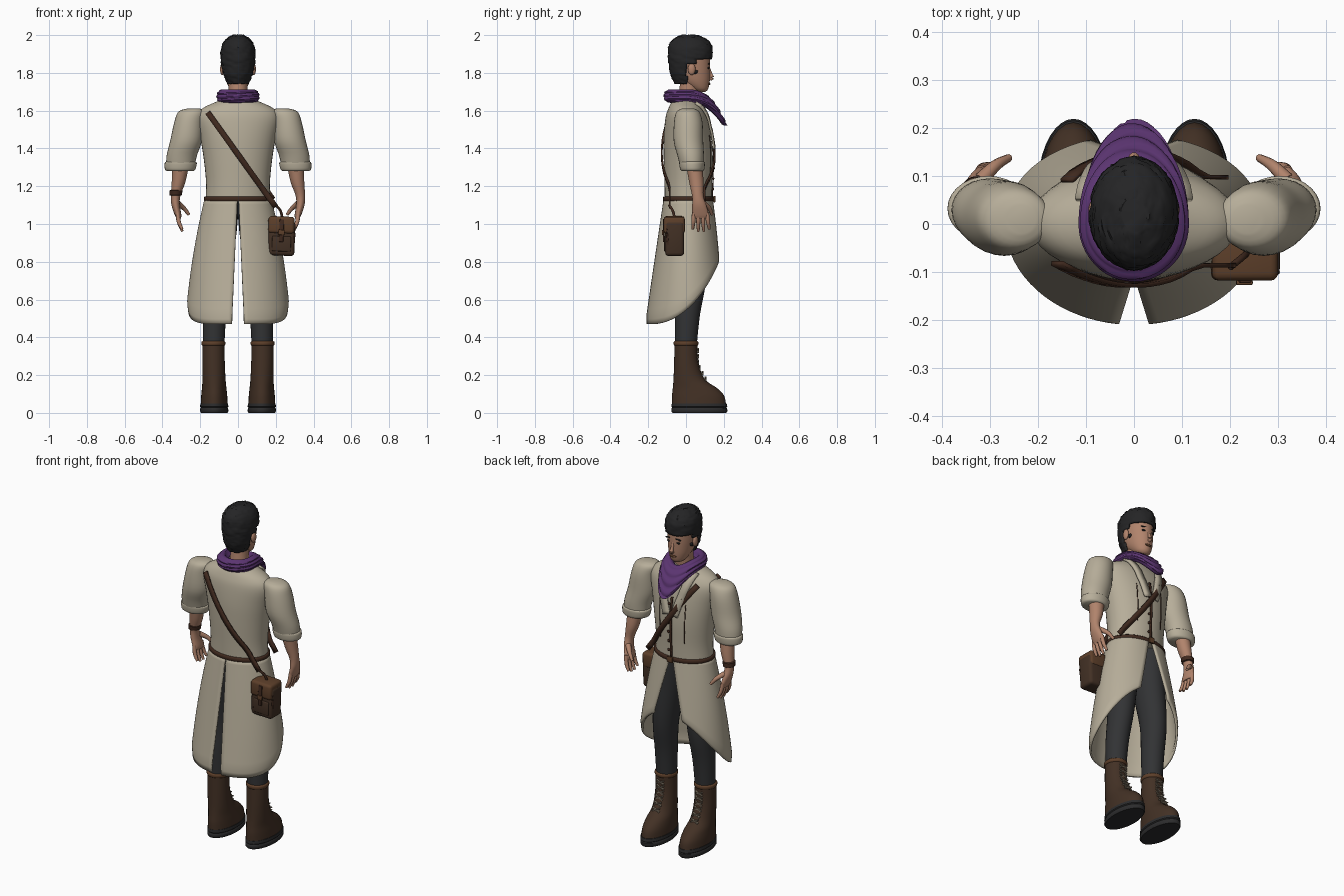
import bpy, bmesh, random
from math import sin, cos, pi, sqrt, asin
from mathutils import Vector, Matrix

random.seed(4)
if "Cube" in bpy.data.objects:
    bpy.data.objects.remove(bpy.data.objects["Cube"])


def paint(name, *rgb):
    m = bpy.data.materials.new(name)
    m.use_nodes = True
    m.diffuse_color = (*rgb, 1)
    m.node_tree.nodes["Principled BSDF"].inputs["Base Color"].default_value = (*rgb, 1)
    return m


COAT = paint("cream cloth", .47, .42, .32)
SKIN = paint("skin", .44, .23, .15)
HAIR = paint("black hair", .018, .018, .019)
TROUSER = paint("charcoal cloth", .032, .033, .035)
SCARF = paint("purple cloth", .105, .035, .165)
BOOT = paint("boot leather", .055, .03, .018)
STRAP = paint("strap leather", .05, .022, .013)
TAN = paint("tan leather", .11, .05, .023)
SOLE = paint("sole rubber", .025, .025, .026)
LACE = paint("lace cord", .22, .18, .13)


def finish(bm, name, mat, thick=0):
    bmesh.ops.recalc_face_normals(bm, faces=bm.faces)
    me = bpy.data.meshes.new(name)
    bm.to_mesh(me)
    bm.free()
    me.materials.append(mat)
    ob = bpy.data.objects.new(name, me)
    bpy.context.collection.objects.link(ob)
    if thick:
        mod = ob.modifiers.new("thickness", "SOLIDIFY")
        mod.thickness, mod.offset = thick, 0
    bpy.ops.object.select_all(action="DESELECT")
    ob.select_set(True)
    bpy.context.view_layer.objects.active = ob
    bpy.ops.object.shade_smooth_by_angle(angle=.8)
    return ob


def grid(bm, rows, wrap=False):
    """Skin a list of point rows with quads."""
    vs = [[bm.verts.new(p) for p in r] for r in rows]
    n = len(vs[0])
    for a, b in zip(vs, vs[1:]):
        for i in range(n if wrap else n - 1):
            j = (i + 1) % n
            bm.faces.new((a[i], a[j], b[j], b[i]))
    return vs


def refine(keys, sub):
    """Catmull-Rom interpolation of key tuples."""
    out = []
    for i in range(len(keys) - 1):
        p = [keys[max(i - 1, 0)], keys[i], keys[i + 1], keys[min(i + 2, len(keys) - 1)]]
        for s in range(sub):
            t = s / sub
            out.append([b + .5 * t * (c - a + t * (2*a - 5*b + 4*c - d + t * (3*(b - c) + d - a)))
                        for a, b, c, d in zip(*p)])
    return out + [list(keys[-1])]


def oval_rows(keys, sub, seg, side):
    return [[(side * (cx + rx * sin(2*pi*i/seg)), cy + ry * cos(2*pi*i/seg), z) for i in range(seg)]
            for z, cx, cy, rx, ry in refine(keys, sub)]


def loft(name, keys, mat, side=1, sub=4, seg=28):
    """Closed body through ovals (z, centre x, centre y, radius x, radius y)."""
    bm = bmesh.new()
    vs = grid(bm, oval_rows(keys, sub, seg, side), True)
    bm.faces.new(vs[0])
    bm.faces.new(vs[-1])
    return finish(bm, name, mat)


def tube(name, keys, mat, seg=10):
    """Rounded tube along keys (x, y, z, radius)."""
    pts = refine(keys, 4)
    rows = []
    for i, p in enumerate(pts):
        d = Vector(pts[min(i + 1, len(pts) - 1)][:3]) - Vector(pts[max(i - 1, 0)][:3])
        q = d.to_track_quat("Z", "Y")
        rows.append([Vector(p[:3]) + q @ Vector((cos(2*pi*k/seg), sin(2*pi*k/seg), 0)) * p[3] for k in range(seg)])
    bm = bmesh.new()
    vs = grid(bm, rows, True)
    bm.faces.new(vs[0])
    bm.faces.new(vs[-1])
    return finish(bm, name, mat)


def box(name, at, size, mat, bevel=0, tilt=0):
    bm = bmesh.new()
    bmesh.ops.create_cube(bm, size=1, matrix=Matrix.Translation(at) @ Matrix.Rotation(tilt, 4, "Y") @ Matrix.Diagonal((*size, 1)))
    if bevel:
        bmesh.ops.bevel(bm, geom=bm.edges[:], offset=bevel, segments=3, profile=.5, affect="EDGES")
    return finish(bm, name, mat)


def ball(name, at, size, mat):
    bm = bmesh.new()
    bmesh.ops.create_uvsphere(bm, u_segments=16, v_segments=10, radius=1, matrix=Matrix.Translation(at) @ Matrix.Diagonal((*size, 1)))
    return finish(bm, name, mat)


# Coat body
TORSO = [(1.12, 0, .012, .172, .124), (1.22, 0, .012, .169, .126), (1.35, 0, .012, .182, .13),
         (1.46, 0, .008, .2, .126), (1.56, 0, .003, .218, .112), (1.61, 0, 0, .19, .094),
         (1.645, 0, 0, .12, .075), (1.665, 0, .01, .07, .06)]
loft("coat_body", TORSO, COAT, seg=40)


def surface(x, z, face, gap=.006, least=.3):
    """Point just off the coat body, face +1 or -1 along y."""
    k = min(refine(TORSO, 8), key=lambda r: abs(r[0] - z))
    return Vector((x, k[2] + face * (k[4] * sqrt(max(least, 1 - (x / k[3])**2)) + gap), z))


def band(name, start, end, width, face, mat, gap=.006, least=.3, thick=.009):
    """Flat strip laid over the coat body between two (x, z) points."""
    d = Vector((end[0] - start[0], end[1] - start[1])).normalized()
    side = Vector((-d.y, 0, d.x)) * width / 2
    rows = []
    for i in range(17):
        t = i / 16
        p = surface(start[0] + (end[0]-start[0])*t, start[1] + (end[1]-start[1])*t, face, gap, least)
        rows.append([p - side, p + side])
    bm = bmesh.new()
    grid(bm, rows)
    return finish(bm, name, mat, thick)


# Coat skirt: two open panels, cut away at one end and split at the other
def skirt_point(side, u, v):
    phi, z = pi * u, 1.13
    for _ in range(2):
        c = cos(phi)
        z = 1.13 - v * (1.13 - (.55 + .175*c + .095*c*c))
        d = 1.13 - z
        a, b = .172 + .24*d - .13*d*d, .125 + .15*d
        first, last = asin((.012 + .25*d) / a), pi - asin((.003 + .045*d) / a)
        phi = first + (last - first) * u
    tuck = 1 - .035 * max(0, v - .92) / .08
    return (side * a * tuck * sin(phi), .012 + b * tuck * cos(phi), z)


for side, tag in ((1, "left"), (-1, "right")):
    bm = bmesh.new()
    grid(bm, [[skirt_point(side, i / 30, j / 24) for i in range(31)] for j in range(25)])
    finish(bm, "coat_skirt_" + tag, COAT, .012)

    # Sleeve, cuff and arm
    loft("sleeve_" + tag, [(1.612, .235, .01, .03, .03), (1.595, .245, .01, .07, .06), (1.54, .26, .012, .077, .075),
                           (1.44, .275, .013, .084, .078), (1.36, .298, .025, .08, .07), (1.29, .306, .033, .074, .06)], COAT, side)
    loft("sleeve_cuff_" + tag, [(1.33, .303, .032, .078, .064), (1.322, .303, .032, .085, .068),
                                (1.29, .306, .033, .081, .064), (1.28, .306, .034, .07, .056)], COAT, side)
    loft("forearm_" + tag, [(1.3, .305, .045, .043, .042), (1.22, .315, .055, .036, .038), (1.15, .33, .062, .025, .03),
                            (1.1, .33, .07, .022, .037), (1.05, .318, .077, .018, .044), (1.03, .314, .078, .012, .04)], SKIN, side)
    for n in range(4):
        y = .042 + .023 * n
        tip = .955 + .012 * abs(n - 1.5)
        tube(f"finger_{n + 1}_{tag}", [(side*.32, y, 1.06, .011), (side*.313, y + .003*(n - 1), 1.01, .011),
                                       (side*.295, y + .006*(n - 1), tip, .007)], SKIN)
    tube("thumb_" + tag, [(side*.32, .09, 1.11, .016), (side*.288, .122, 1.085, .012), (side*.26, .138, 1.05, .008)], SKIN)

    # Trouser leg
    loft("trouser_leg_" + tag, [(1.13, .08, .008, .085, .105), (.95, .092, .01, .084, .1), (.7, .115, .025, .069, .08),
                                (.52, .125, .008, .062, .066), (.36, .128, 0, .056, .057)], TROUSER, side)

    # Boot
    loft("boot_" + tag, [(.37, .13, 0, .058, .06), (.27, .129, .001, .059, .064), (.18, .127, .016, .061, .082),
                         (.13, .126, .048, .065, .118), (.09, .126, .064, .069, .138), (.045, .126, .069, .071, .143)], BOOT, side)
    loft("boot_rim_" + tag, [(.38, .13, 0, .057, .059), (.375, .13, 0, .063, .065), (.362, .13, 0, .063, .065), (.355, .13, 0, .057, .059)], TAN, side)
    loft("boot_sole_" + tag, [(0, .126, .071, .07, .142), (.008, .126, .071, .075, .148), (.024, .126, .071, .074, .147),
                              (.028, .126, .07, .07, .142), (.033, .126, .071, .075, .148), (.05, .126, .07, .073, .145)], SOLE, side, sub=1, seg=36)
    for n in range(6):
        z = .18 + .03 * n
        y = .103 - .04 * min(1, n / 2.5)
        for turn in (.4, -.4):
            box(f"boot_lace_{n + 1}_{tag}", (side * .128, y, z), (.05, .012, .006), LACE, tilt=turn)

    # Lapel, side seam and ear
    band("lapel_" + tag, (side*.1, 1.645), (side*.025, 1.4), .045, 1, COAT, .01, thick=.012)
    band("front_seam_" + tag, (side*.085, 1.47), (side*.08, 1.24), .004, 1, STRAP, .003, thick=.003)
    ball("ear_" + tag, (side*.083, .03, 1.82), (.012, .02, .032), SKIN)
    # Eyes and brows
    ball("eye_" + tag, (side*.03, .119, 1.826), (.013, .006, .005), HAIR)
    box("brow_" + tag, (side*.032, .121, 1.848), (.034, .008, .006), HAIR, .002, side * .12)

# Coat fastening
band("placket", (0, 1.5), (0, 1.14), .012, 1, STRAP, .004, thick=.006)
for n in range(6):
    ball(f"button_{n + 1}", surface(.014, 1.46 - .055 * n, 1), (.008, .006, .008), STRAP)

# Belt and buckle
loft("belt", [(1.12, 0, .012, .177, .131), (1.125, 0, .012, .181, .135), (1.14, 0, .012, .181, .135), (1.145, 0, .012, .176, .13)], STRAP, sub=1, seg=40)
box("belt_buckle", (0, .15, 1.132), (.035, .012, .034), TAN, .004)

# Shoulder strap
band("strap_back", (-.16, 1.59), (.2, 1.09), .03, -1, STRAP, .01, .5)
band("strap_chest", (-.14, 1.59), (.185, 1.13), .03, 1, STRAP, .012, .35)

# Satchel
box("satchel_body", (.23, -.06, .925), (.142, .1, .185), BOOT, .018, .04)
box("satchel_lid", (.23, -.062, .995), (.138, .112, .09), TAN, .016, .04)
box("satchel_strap", (.23, -.118, .965), (.024, .01, .12), STRAP, .003, .04)
box("satchel_buckle", (.23, -.122, .955), (.034, .01, .026), TAN, .003, .04)
box("satchel_pocket", (.23, -.108, .895), (.1, .016, .08), BOOT, .006, .04)
for x in (.165, .29):
    tube("satchel_loop", [(x, -.09, 1.02, .006), (x + .008, -.1, .95, .006), (x, -.09, .86, .006)], STRAP)
tube("satchel_hanger", [(.2, -.09, 1.1, .007), (.225, -.07, 1.07, .007), (.235, -.06, 1.03, .007)], STRAP)

# Wristband
loft("wristband", [(1.15, .33, .062, .028, .032), (1.153, .33, .062, .033, .037), (1.177, .328, .06, .034, .038), (1.18, .328, .06, .029, .033)], STRAP, -1, sub=1)

# Neck and head
loft("neck", [(1.62, 0, .005, .06, .055), (1.7, 0, .015, .05, .052), (1.8, 0, .03, .052, .055)], SKIN)
HEAD = [(1.7, 0, .082, .022, .022), (1.715, 0, .072, .042, .045), (1.75, 0, .05, .06, .075), (1.79, 0, .035, .07, .093),
        (1.84, 0, .028, .076, .1), (1.89, 0, .025, .077, .1), (1.94, 0, .022, .068, .09), (1.975, 0, .02, .04, .058), (1.985, 0, .02, .01, .015)]
loft("head", HEAD, SKIN)
tube("nose", [(0, .119, 1.83, .007), (0, .133, 1.79, .009), (0, .137, 1.775, .012), (0, .126, 1.765, .008)], SKIN)
ball("lips", (0, .122, 1.742), (.021, .007, .007), TAN)

# Hair: shell trimmed along the hairline
bm = bmesh.new()
hair = [(1.745, 0, .005, .05, .06), (1.79, 0, .013, .071, .088), (1.84, 0, .02, .082, .104), (1.89, 0, .022, .086, .11),
        (1.94, 0, .022, .081, .108), (1.975, 0, .02, .058, .082), (1.995, 0, .018, .025, .035)]
vs = grid(bm, oval_rows(hair, 6, 40, 1), True)
bm.faces.new(vs[-1])


def bare(f):
    p = f.calc_center_median()
    return (p.y > .055 and p.z < 1.875) or (p.y > .005 and p.z < 1.845 and p.y < .05) or (p.y > .03 and p.z < 1.79)


bmesh.ops.delete(bm, geom=[f for f in bm.faces if bare(f)], context="FACES")
for v in bm.verts:
    v.co += Vector((v.co.x, v.co.y - .02, v.co.z - 1.87)).normalized() * random.uniform(-.003, .004)
finish(bm, "hair", HAIR, .012)

# Scarf: rolled collar draping to a rounded point; (z, drop, radius x, reach back, reach front)
folds = refine([(1.675, .02, .058, .055, .075), (1.708, .03, .078, .08, .105), (1.7, .045, .1, .105, .135),
                (1.685, .07, .108, .113, .165), (1.665, .1, .108, .112, .192), (1.65, .125, .1, .1, .212),
                (1.645, .115, .085, .08, .195)], 5)
rows = []
for k, (z, drop, rx, back, front) in enumerate(folds):
    row = []
    for i in range(48):
        s, c = sin(2*pi*i/48), cos(2*pi*i/48)
        r = 1 + .025 * sin(k * 1.25 + s * 2)
        row.append((rx * s * r, c * r * (front if c > 0 else back), z - drop * max(0, c)**2.5))
    rows.append(row)
bm = bmesh.new()
grid(bm, rows, True)
finish(bm, "scarf", SCARF, .008)
